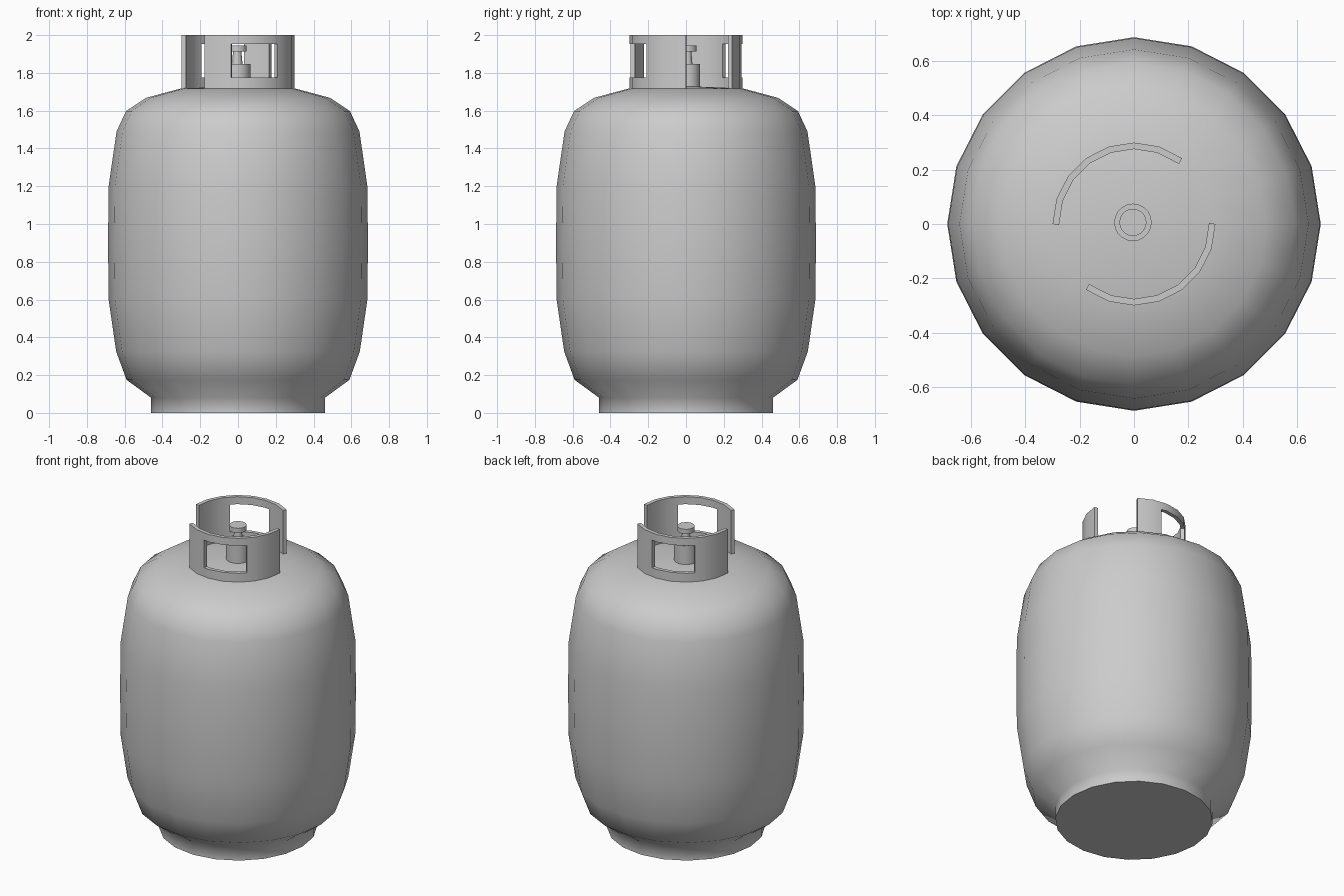
import bpy, bmesh
from math import radians, cos, sin

if "Cube" in bpy.data.objects:
    bpy.data.objects.remove(bpy.data.objects["Cube"])


def add_object(name, bm, smooth_angle):
    mesh = bpy.data.meshes.new(name)
    bm.to_mesh(mesh)
    bm.free()
    obj = bpy.data.objects.new(name, mesh)
    bpy.context.collection.objects.link(obj)
    bpy.ops.object.select_all(action='DESELECT')
    obj.select_set(True)
    bpy.context.view_layer.objects.active = obj
    bpy.ops.object.shade_smooth_by_angle(angle=radians(smooth_angle))
    return obj


def lathe(name, profile, sides=20, centre=(0, 0), smooth_angle=40):
    """Revolve (radius, z) points; radius 0 closes to a pole."""
    bm = bmesh.new()
    rings = []
    for r, z in profile:
        count = sides if r > 0 else 1
        rings.append([bm.verts.new((centre[0] + r * cos(radians(360 * i / sides)),
                                    centre[1] + r * sin(radians(360 * i / sides)), z))
                      for i in range(count)])
    for a, b in zip(rings, rings[1:]):
        for i in range(sides):
            j = (i + 1) % sides
            quad = [a[i % len(a)], a[j % len(a)], b[j % len(b)], b[i % len(b)]]
            bm.faces.new(list(dict.fromkeys(quad)))
    bmesh.ops.recalc_face_normals(bm, faces=bm.faces[:])
    return add_object(name, bm, smooth_angle)


def collar_half(name, start):
    """Curved guard plate of seven 18-degree facets with a window."""
    radius, window = 0.30, (29, 81)
    angles = sorted(list(range(0, 127, 18)) + list(window))
    heights = [1.717, 1.775, 1.952, 2.0]
    bm = bmesh.new()
    grid = []
    for a in angles:
        r = radius * cos(radians(9)) / cos(radians(a % 18 - 9))
        t = radians(start + a)
        grid.append([bm.verts.new((r * cos(t), r * sin(t), z)) for z in heights])
    for i in range(len(angles) - 1):
        in_window = window[0] <= angles[i] < window[1]
        for k in range(3):
            if in_window and k == 1:
                continue
            bm.faces.new((grid[i][k], grid[i + 1][k], grid[i + 1][k + 1], grid[i][k + 1]))
    loose = [v for v in bm.verts if not v.link_faces]
    bmesh.ops.delete(bm, geom=loose, context='VERTS')
    obj = add_object(name, bm, 30)
    wall = obj.modifiers.new("wall", 'SOLIDIFY')
    wall.thickness = 0.024
    wall.offset = -1
    bpy.ops.object.modifier_apply(modifier=wall.name)
    bpy.ops.object.shade_smooth_by_angle(angle=radians(30))
    return obj


# Tank with foot ring
lathe("tank_body", [(0, 0), (0.46, 0), (0.46, 0.08), (0.59, 0.175), (0.645, 0.325),
                    (0.685, 0.6), (0.688, 0.9), (0.685, 1.2), (0.643, 1.49),
                    (0.593, 1.597), (0.487, 1.668), (0.30, 1.718), (0, 1.73)],
      smooth_angle=60)

# Guard collar, two opposite plates
collar_half("collar_front", -126)
collar_half("collar_back", 54)

# Valve: base, stem and hand knob
lathe("valve", [(0, 1.70), (0.069, 1.70), (0.069, 1.847), (0.028, 1.847),
                (0.022, 1.914), (0.05, 1.914), (0.05, 1.945), (0, 1.945)],
      centre=(-0.004, 0.006))
